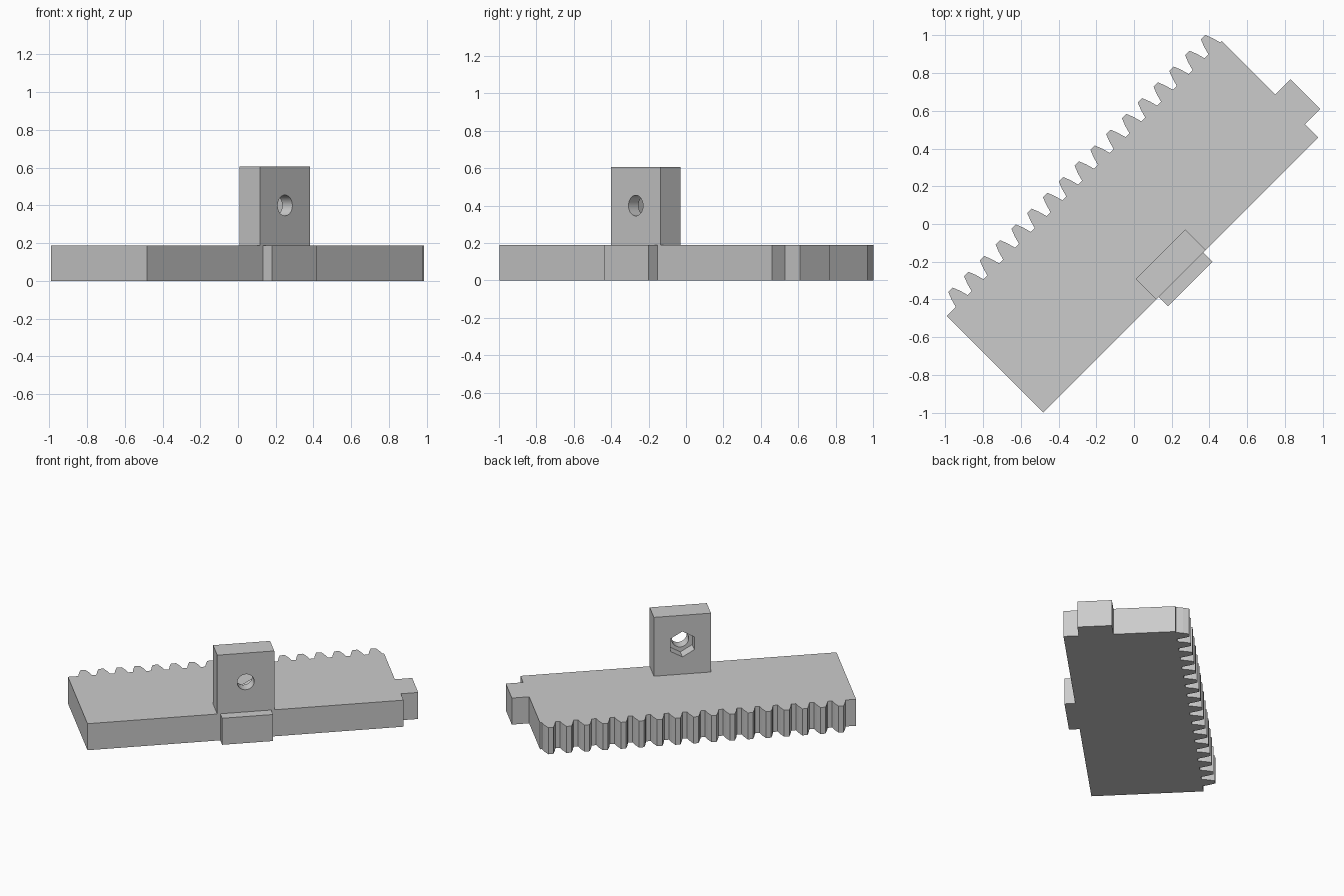
import bpy
import bmesh
import math
from mathutils import Matrix

if "Cube" in bpy.data.objects:
    bpy.data.objects.remove(bpy.data.objects["Cube"], do_unlink=True)

# Main sizes, in the rack's own frame: u along its length, v towards the teeth
THICK = 0.188
LEFT_END, RIGHT_END = -1.046, 1.015
BACK, ROOT, TIP = -0.366, 0.357, 0.441
TEETH, PITCH, FIRST = 17, 0.1183, -0.934
POST_U, POST_TOP = (-0.2, 0.172), 0.605
POST_V = (BACK, -0.212)
HOLE_U, HOLE_Z = -0.014, 0.4
TURN = Matrix.Rotation(math.radians(45), 4, "Z")

grey = bpy.data.materials.new("light_grey")
grey.use_nodes = True
grey.diffuse_color = (0.6, 0.6, 0.6, 1)
grey.node_tree.nodes["Principled BSDF"].inputs["Base Color"].default_value = (0.6, 0.6, 0.6, 1)


def prism(name, outline, z0, z1):
    """Extrude a flat outline in u, v from z0 to z1, turned to the diagonal."""
    bm = bmesh.new()
    face = bm.faces.new([bm.verts.new((u, v, z0)) for u, v in outline])
    top = bmesh.ops.extrude_face_region(bm, geom=[face])["geom"]
    bmesh.ops.translate(bm, vec=(0, 0, z1 - z0),
                        verts=[g for g in top if isinstance(g, bmesh.types.BMVert)])
    bmesh.ops.recalc_face_normals(bm, faces=bm.faces)
    return finish(name, bm)


def finish(name, bm):
    mesh = bpy.data.meshes.new(name)
    bm.to_mesh(mesh)
    bm.free()
    mesh.materials.append(grey)
    obj = bpy.data.objects.new(name, mesh)
    obj.matrix_world = TURN
    bpy.context.collection.objects.link(obj)
    return obj


def rect(u0, u1, v0, v1):
    return [(u0, v0), (u1, v0), (u1, v1), (u0, v1)]


def drill(target, sides, radius, v0, v1):
    """Cut a round or six-sided bore through the post along v."""
    bm = bmesh.new()
    bmesh.ops.create_cone(bm, cap_ends=True, segments=sides, radius1=radius,
                          radius2=radius, depth=v1 - v0)
    place = Matrix.Translation((HOLE_U, (v0 + v1) / 2, HOLE_Z))
    bmesh.ops.transform(bm, matrix=place @ Matrix.Rotation(math.pi / 2, 4, "X"), verts=bm.verts)
    cutter = finish("bore_cutter", bm)
    cutter.hide_render = True
    mod = target.modifiers.new("bore", "BOOLEAN")
    mod.operation, mod.solver, mod.object = "DIFFERENCE", "EXACT", cutter
    bpy.context.view_layer.objects.active = target
    bpy.ops.object.modifier_apply(modifier=mod.name)
    bpy.data.objects.remove(cutter, do_unlink=True)


# Rack plate: straight back, stepped tongue at one end, row of teeth
outline = [(LEFT_END, BACK), (RIGHT_END, BACK), (RIGHT_END, -0.267), (1.128, -0.267),
           (1.128, -0.044), (RIGHT_END, -0.044), (RIGHT_END, ROOT)]
half_tooth = [(0.0445, ROOT), (0.032, 0.402), (0.0165, TIP)]
for i in reversed(range(TEETH)):
    centre = FIRST + i * PITCH
    outline += [(centre + w, v) for w, v in half_tooth]
    outline += [(centre - w, v) for w, v in reversed(half_tooth)]
outline.append((LEFT_END, ROOT))
prism("toothed_rack", outline, 0, THICK)

# Low pad on the back edge, below the post
prism("back_pad", rect(-0.18, 0.152, -0.435, BACK), 0, THICK)

# Upright post with a screw hole and a nut pocket on the toothed side
post = prism("mounting_post", rect(*POST_U, *POST_V), THICK, POST_TOP)
drill(post, 48, 0.055, POST_V[0] - 0.1, POST_V[1] + 0.1)
drill(post, 6, 0.09, POST_V[1] - 0.078, POST_V[1] + 0.1)

bpy.ops.object.select_all(action="DESELECT")
post.select_set(True)
bpy.context.view_layer.objects.active = post
bpy.ops.object.shade_smooth_by_angle(angle=math.radians(30))
